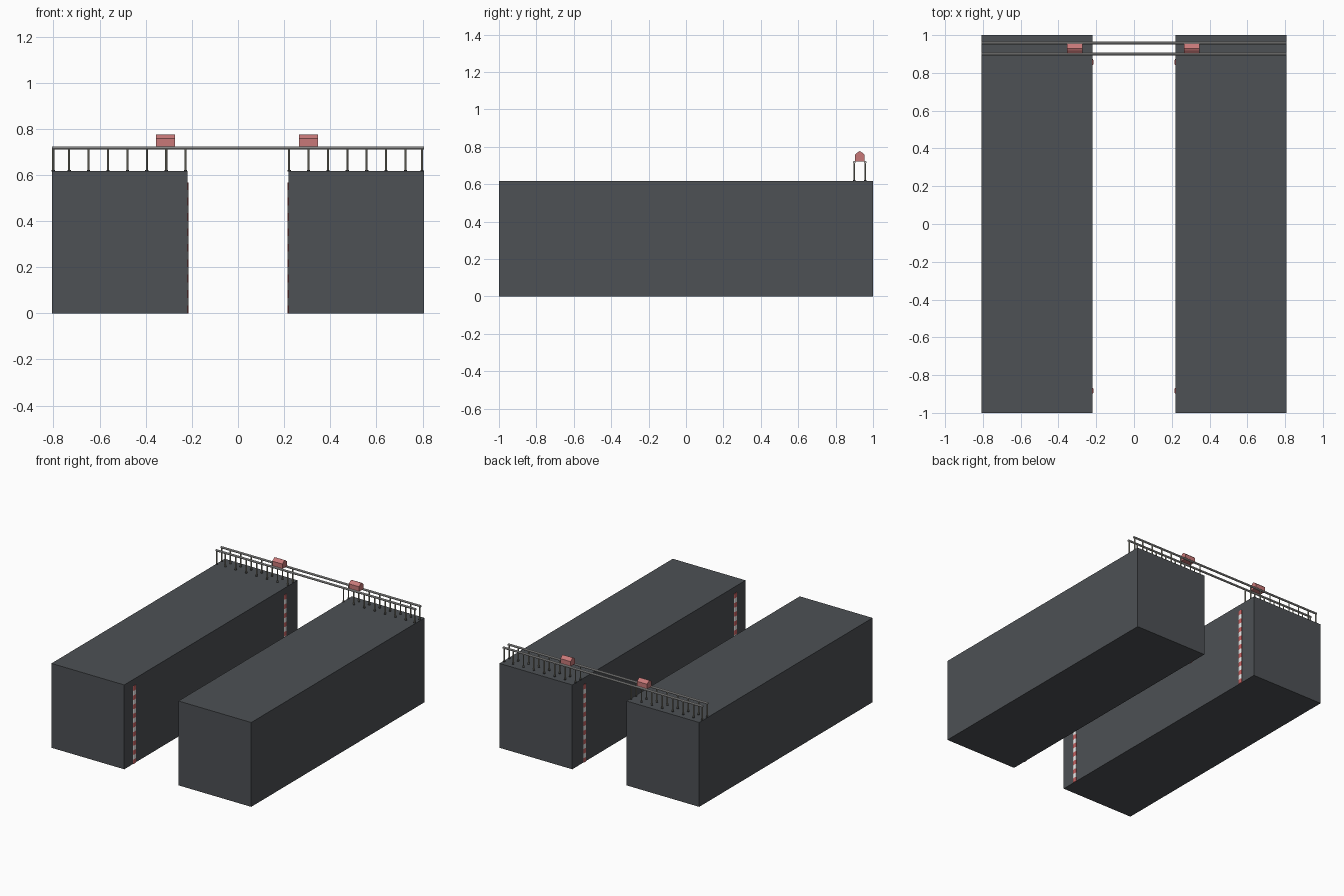
import bpy, bmesh, math

if "Cube" in bpy.data.objects:
    bpy.data.objects.remove(bpy.data.objects["Cube"])


def material(name, rgb):
    m = bpy.data.materials.new(name)
    m.diffuse_color = (*rgb, 1)
    m.use_nodes = True
    m.node_tree.nodes["Principled BSDF"].inputs["Base Color"].default_value = m.diffuse_color
    return m


STONE = material("dark_grey", (0.075, 0.082, 0.09))
RAIL = material("light_grey", (0.46, 0.46, 0.45))
POST = material("grey_beige", (0.33, 0.32, 0.26))
FOOT = material("charcoal", (0.05, 0.05, 0.05))
RED = material("soft_red", (0.58, 0.19, 0.19))
STRIPE = material("stripe_red", (0.55, 0.12, 0.12))
WHITE = material("white", (0.8, 0.8, 0.8))


def prism(name, profile, to_3d, start, end, mats, cuts=1):
    """Sweep a 2D profile between start and end, alternating materials per band."""
    bm = bmesh.new()
    rings = []
    for i in range(cuts + 1):
        t = start + (end - start) * i / cuts
        rings.append([bm.verts.new(to_3d(a, b, t)) for a, b in profile])
    n = len(profile)
    for i in range(cuts):
        for j in range(n):
            k = (j + 1) % n
            f = bm.faces.new((rings[i][j], rings[i][k], rings[i + 1][k], rings[i + 1][j]))
            f.material_index = i % len(mats)
    bm.faces.new(rings[0][::-1])
    bm.faces.new(rings[-1]).material_index = (cuts - 1) % len(mats)
    bmesh.ops.recalc_face_normals(bm, faces=bm.faces)
    me = bpy.data.meshes.new(name)
    bm.to_mesh(me)
    bm.free()
    for m in mats:
        me.materials.append(m)
    ob = bpy.data.objects.new(name, me)
    bpy.context.collection.objects.link(ob)
    return ob


def ellipse(ra, rb, n=8):
    return [(ra * math.cos(2 * math.pi * (i + 0.5) / n),
             rb * math.sin(2 * math.pi * (i + 0.5) / n)) for i in range(n)]


def along_x(y, z):
    return lambda a, b, t: (t, y + a, z + b)


def along_z(x, y):
    return lambda a, b, t: (x + a, y + b, t)


TOP = 0.616
RAIL_YS = (0.900, 0.958)

# two long platforms with striped height markers on the inner walls
for side, label in ((-1, "left"), (1, "right")):
    inner, outer = side * 0.219, side * 0.807
    prism(label + "_platform", [(inner, -1), (outer, -1), (outer, 1), (inner, 1)],
          along_z(0, 0), 0, TOP, [STONE])
    for y, end in ((-0.883, "front"), (0.857, "back")):
        prism(f"{label}_{end}_striped_marker", ellipse(0.005, 0.016, 12),
              along_z(inner, y), 0, 0.568, [STRIPE, WHITE], 17)

# twin rails bridging the gap
for y in RAIL_YS:
    prism("rail", ellipse(0.0075, 0.0075), along_x(y, 0.717), -0.807, 0.807, [RAIL])

# posts with small feet under the rails
post_xs = [-0.801, -0.732] + [-0.648 + 0.0842 * i for i in range(6)]
post_xs += [0.222 + 0.0840 * i for i in range(7)] + [0.798]
for x in post_xs:
    for y in RAIL_YS:
        prism("post", ellipse(0.0048, 0.0048), along_z(x, y), TOP - 0.002, 0.715, [POST])
        prism("post_foot", ellipse(0.0075, 0.0075), along_z(x, y), TOP - 0.002, TOP + 0.005, [FOOT])

# two carriages sitting on the rails
hull = [(-0.026, 0.722), (0.026, 0.722), (0.026, 0.757), (0.010, 0.771),
        (0, 0.776), (-0.010, 0.771), (-0.026, 0.757)]
for cx in (-0.314, 0.305):
    prism("carriage", hull, along_x(0.929, 0), cx - 0.041, cx + 0.041, [RED])
